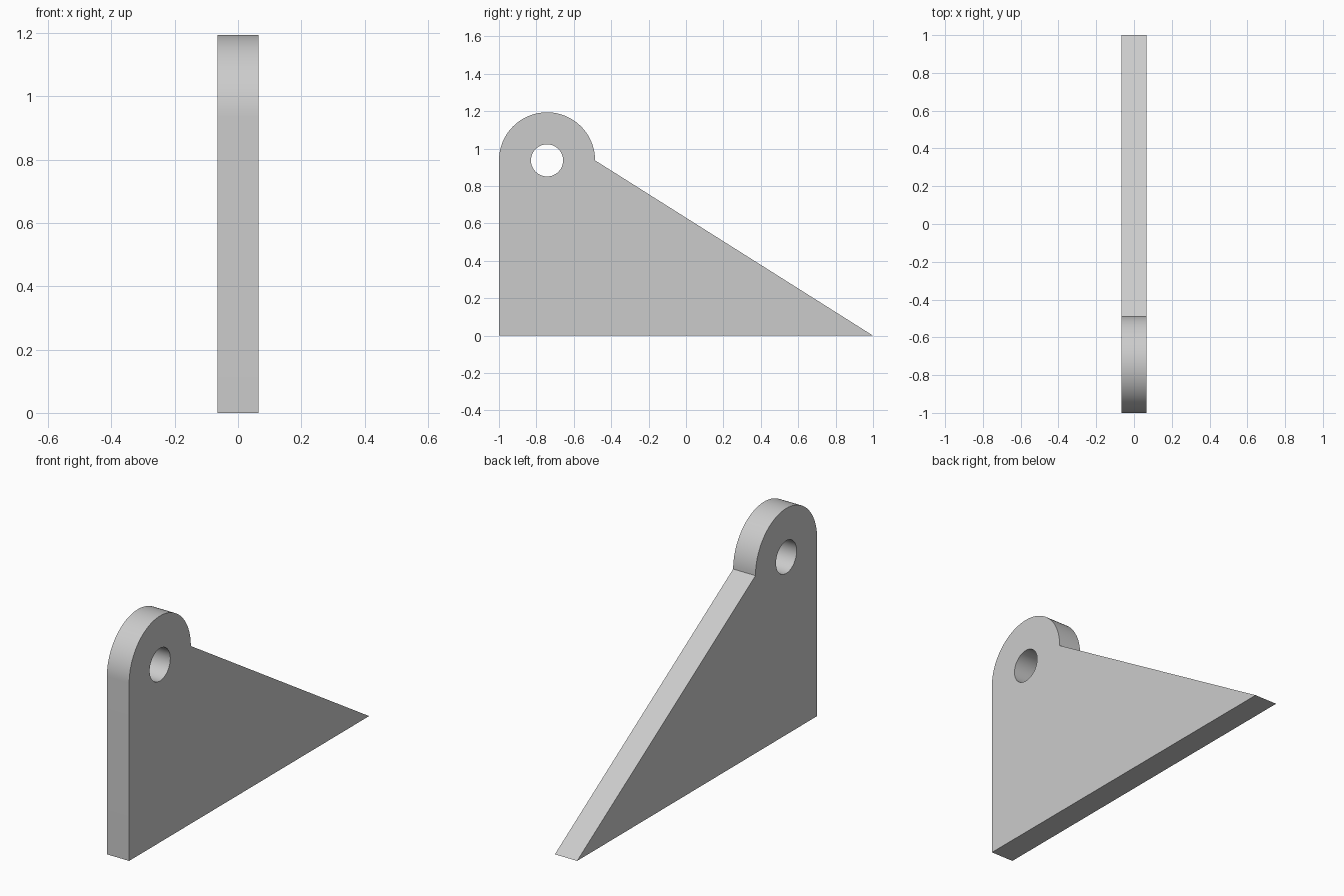
import bpy, bmesh
from math import pi, cos, sin, radians
from mathutils import Vector

if "Cube" in bpy.data.objects:
    bpy.data.objects.remove(bpy.data.objects["Cube"])

THICK = 0.13
CY, CZ = -0.743, 0.937      # eye centre
R_EYE, R_HOLE = 0.257, 0.086


def arc(radius, start, end, steps):
    """Points (y, z) around the eye centre."""
    return [(CY + radius * cos(start + (end - start) * i / steps),
             CZ + radius * sin(start + (end - start) * i / steps))
            for i in range(steps + 1)]


def add_loop(bm, points):
    verts = [bm.verts.new((-THICK / 2, y, z)) for y, z in points]
    return [bm.edges.new((v, verts[(i + 1) % len(verts)])) for i, v in enumerate(verts)]


bm = bmesh.new()

# Outline: flat base, sloping top edge, rounded eye
edges = add_loop(bm, [(-1, 0), (1, 0)] + arc(R_EYE, 0, pi, 48))

# Pin hole
edges += add_loop(bm, arc(R_HOLE, 0, 2 * pi, 48)[:-1])

# Fill between the loops and extrude to plate thickness
bmesh.ops.triangle_fill(bm, edges=edges, use_beauty=True, normal=Vector((-1, 0, 0)))
ext = bmesh.ops.extrude_face_region(bm, geom=bm.faces[:], use_keep_orig=True)
bmesh.ops.translate(bm, vec=(THICK, 0, 0),
                    verts=[g for g in ext["geom"] if isinstance(g, bmesh.types.BMVert)])
bmesh.ops.recalc_face_normals(bm, faces=bm.faces[:])

mesh = bpy.data.meshes.new("lug_plate")
bm.to_mesh(mesh)
bm.free()
plate = bpy.data.objects.new("lug_plate", mesh)
bpy.context.collection.objects.link(plate)

# Smooth curved walls, crisp plate edges
bpy.context.view_layer.objects.active = plate
plate.select_set(True)
bpy.ops.object.shade_smooth_by_angle(angle=radians(30))
